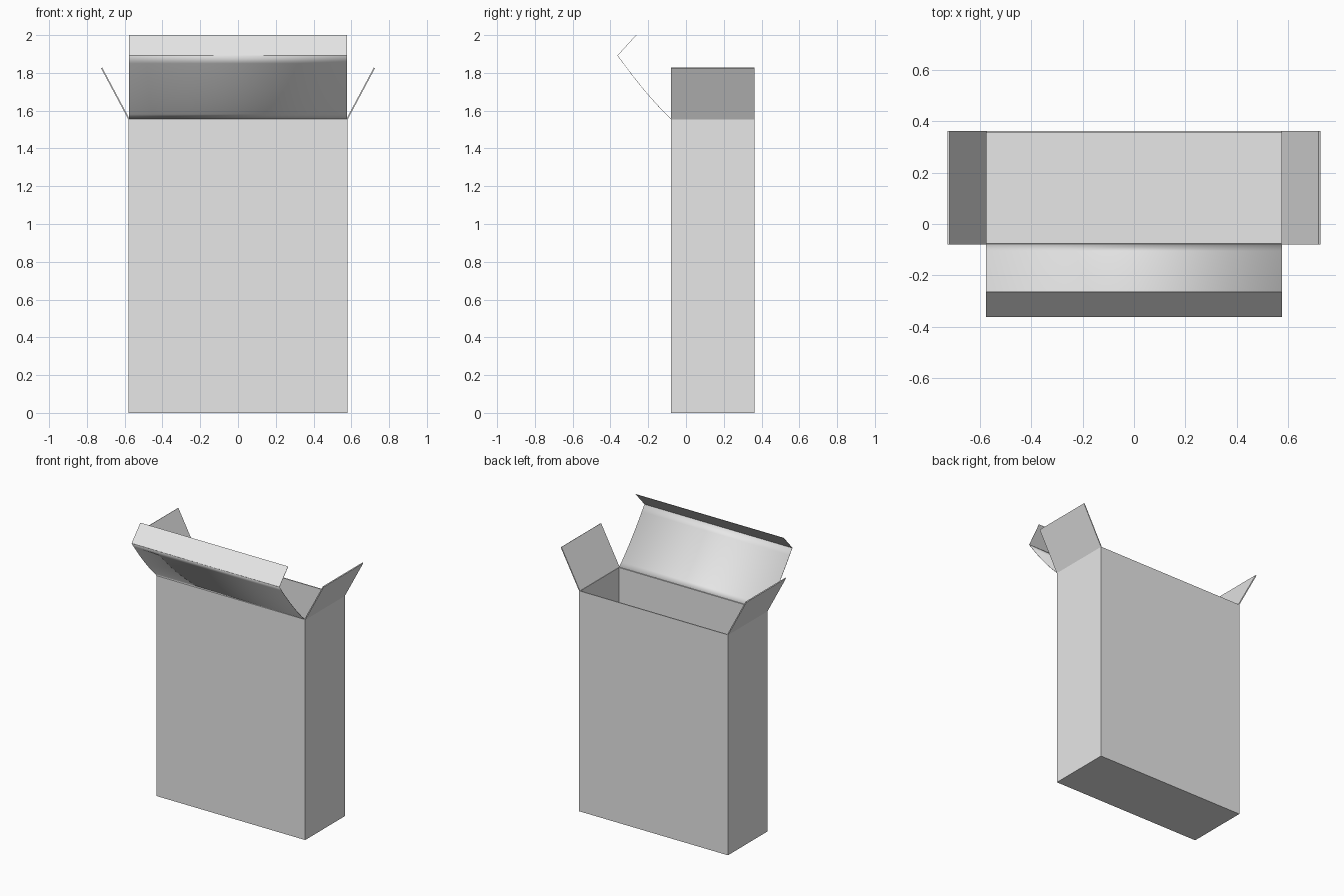
import bpy
import bmesh
from mathutils import Vector

old = bpy.data.objects.get("Cube")
if old:
    bpy.data.objects.remove(old, do_unlink=True)

# Overall sizes of the carton
HALF_W, FRONT, BACK, TOP = 0.581, -0.08, 0.362, 1.556
CARD = 0.007

card = bpy.data.materials.new("grey card")
card.use_nodes = True
grey = (0.8, 0.8, 0.8, 1)
card.diffuse_color = grey
card.node_tree.nodes["Principled BSDF"].inputs["Base Color"].default_value = grey


def finish(name, bm, thickness, offset):
    """Turn a bmesh into a card object with real thickness."""
    mesh = bpy.data.meshes.new(name)
    bm.to_mesh(mesh)
    bm.free()
    obj = bpy.data.objects.new(name, mesh)
    bpy.context.collection.objects.link(obj)
    mesh.materials.append(card)
    solid = obj.modifiers.new("card thickness", 'SOLIDIFY')
    solid.thickness = thickness
    solid.offset = offset
    solid.use_even_offset = True
    return obj


def sheet(name, path, sweep, thickness):
    """Sweep a folded path sideways into a sheet of card."""
    bm = bmesh.new()
    rows = [(bm.verts.new(p), bm.verts.new(p + sweep)) for p in path]
    for (a, b), (c, d) in zip(rows, rows[1:]):
        bm.faces.new((a, b, d, c))
    return finish(name, bm, thickness, 0)


# Open carton: a box without its top face
bm = bmesh.new()
bmesh.ops.create_cube(bm, size=1)
lid_face = max(bm.faces, key=lambda f: f.calc_center_median().z)
bmesh.ops.delete(bm, geom=[lid_face], context='FACES_ONLY')
bmesh.ops.scale(bm, verts=bm.verts, vec=(2 * HALF_W, BACK - FRONT, TOP))
bmesh.ops.translate(bm, verts=bm.verts, vec=(0, (BACK + FRONT) / 2, TOP / 2))
finish("carton_body", bm, CARD, -1)

# Side flaps leaning outwards
for side, label in ((1, "left"), (-1, "right")):
    path = [Vector((side * 0.578, FRONT, TOP)), Vector((side * 0.722, FRONT, 1.826))]
    sheet(label + "_flap", path, Vector((0, BACK - FRONT, 0)), CARD)

# Front lid: gently bowed panel
LID_HALF = 0.577
hinge = Vector((-LID_HALF, FRONT + 0.001, TOP))
bow = Vector((-LID_HALF, -0.21, 1.68))
fold = Vector((-LID_HALF, -0.362, 1.892))
steps = 10
curve = []
for i in range(steps + 1):
    t = i / steps
    curve.append(hinge * (1 - t) ** 2 + bow * 2 * t * (1 - t) + fold * t ** 2)
across = Vector((2 * LID_HALF, 0, 0))
lid = sheet("front_lid", curve, across, 0.002)

# Tuck flap folded back from the lid edge
sheet("tuck_flap", [fold, Vector((-LID_HALF, -0.264, 2.0))], across, 0.002)

# Smooth the bowed lid, keeping its edges sharp
bpy.ops.object.select_all(action='DESELECT')
lid.select_set(True)
bpy.context.view_layer.objects.active = lid
bpy.ops.object.shade_smooth_by_angle()
